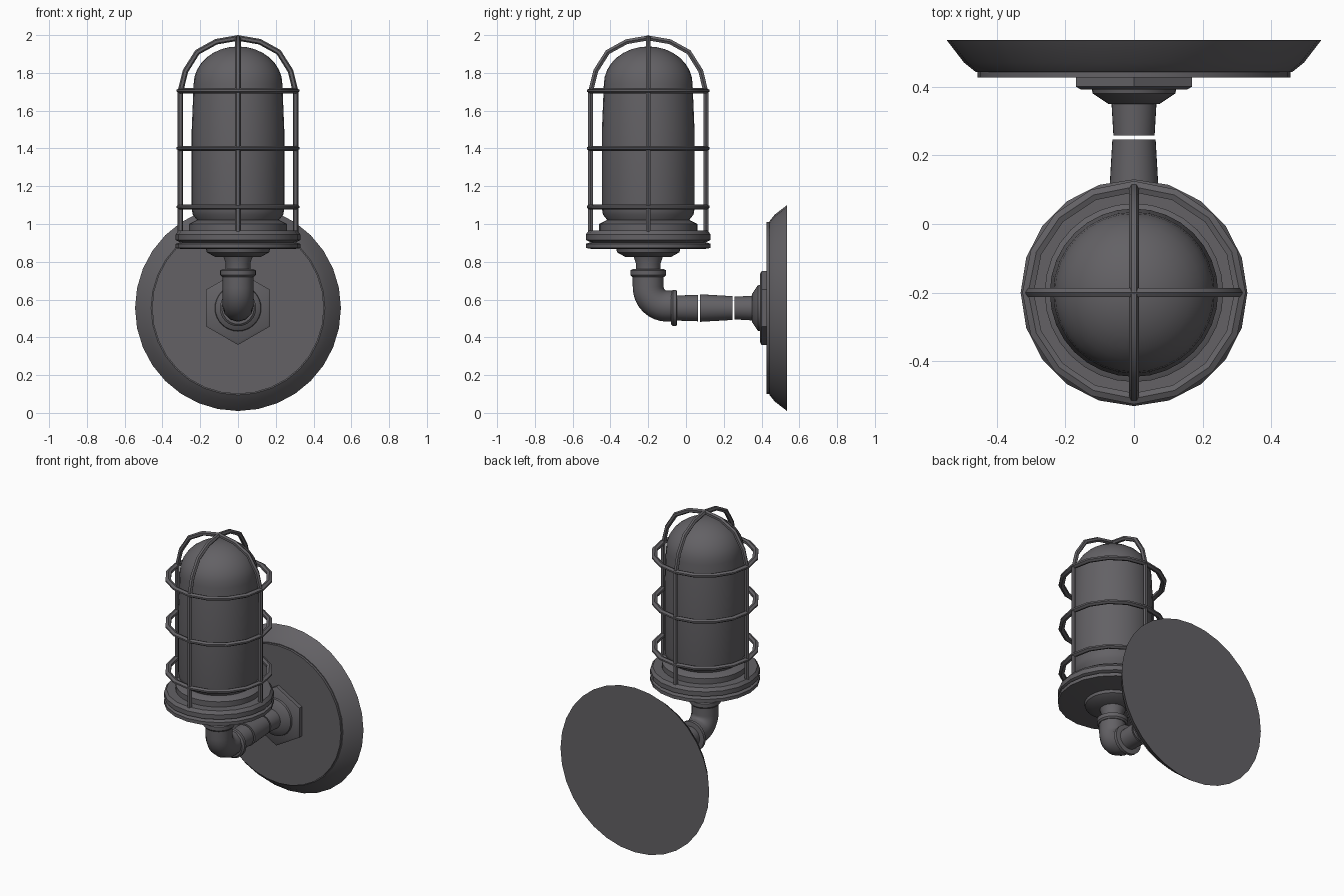
import bpy, bmesh, math
from mathutils import Matrix, Vector

cube = bpy.data.objects.get("Cube")
if cube:
    bpy.data.objects.remove(cube, do_unlink=True)

# One dark metal finish
metal = bpy.data.materials.new("dark_grey_metal")
metal.use_nodes = True
colour = (0.125, 0.12, 0.13, 1)
metal.diffuse_color = colour
metal.node_tree.nodes["Principled BSDF"].inputs["Base Color"].default_value = colour

LAMP = Vector((0, -0.2, 0))       # vertical lamp axis
PIPE_Z = 0.555                    # height of the wall pipe axis
WALL = Matrix.Translation((0, 0, PIPE_Z)) @ Matrix.Rotation(-math.pi / 2, 4, "X")
UP = Matrix.Translation(LAMP)


def finish(obj, smooth=35):
    obj.data.materials.clear()
    obj.data.materials.append(metal)
    bpy.ops.object.select_all(action="DESELECT")
    obj.select_set(True)
    bpy.context.view_layer.objects.active = obj
    if obj.type == "CURVE":
        bpy.ops.object.convert(target="MESH")
    bpy.ops.object.shade_smooth_by_angle(angle=math.radians(smooth))
    return obj


def lathe(name, profile, frame, sides=32, closed=False, turn=0):
    """Spin (radius, height) points about the local z axis of a frame."""
    bm = bmesh.new()
    verts = [bm.verts.new((r, 0, h)) for r, h in profile]
    edges = [bm.edges.new(p) for p in zip(verts, verts[1:])]
    if closed:
        edges.append(bm.edges.new((verts[-1], verts[0])))
    bmesh.ops.spin(bm, geom=verts + edges, cent=(0, 0, 0), axis=(0, 0, 1),
                   angle=math.tau, steps=sides, use_duplicate=False)
    bmesh.ops.remove_doubles(bm, verts=bm.verts[:], dist=0.0005)
    bmesh.ops.recalc_face_normals(bm, faces=bm.faces[:])
    bm.transform(frame @ Matrix.Rotation(turn, 4, "Z"))
    mesh = bpy.data.meshes.new(name)
    bm.to_mesh(mesh)
    bm.free()
    obj = bpy.data.objects.new(name, mesh)
    bpy.context.collection.objects.link(obj)
    return finish(obj)


def solid(name, profile, frame, **options):
    capped = [(0, profile[0][1])] + profile + [(0, profile[-1][1])]
    return lathe(name, capped, frame, **options)


def tube(name, points, radius, resolution=1):
    curve = bpy.data.curves.new(name, "CURVE")
    curve.dimensions = "3D"
    curve.bevel_depth = radius
    curve.bevel_resolution = resolution
    curve.use_fill_caps = True
    line = curve.splines.new("POLY")
    line.points.add(len(points) - 1)
    for target, p in zip(line.points, points):
        target.co = (*p, 1)
    obj = bpy.data.objects.new(name, curve)
    bpy.context.collection.objects.link(obj)
    return finish(obj, 50)


# Glass globe with a domed top
dome = [(0.235 * math.cos(a), 1.74 + 0.2 * math.sin(a))
        for a in [i * math.pi / 16 for i in range(9)]]
solid("globe", [(0.2, 1.0), (0.24, 1.05), (0.245, 1.08), (0.245, 1.5)] + dome, UP)

# Lamp base: seat, flanges and the tapered hub beneath
solid("globe_seat", [(0.26, 0.95), (0.26, 1.0), (0.22, 1.02)], UP)
solid("upper_flange", [(0.3, 0.9), (0.33, 0.915), (0.33, 0.945), (0.315, 0.965)], UP, sides=20)
solid("lower_flange", [(0.3, 0.868), (0.33, 0.873), (0.33, 0.895), (0.3, 0.905)], UP, sides=20)
solid("base_hub", [(0.12, 0.825), (0.165, 0.85), (0.17, 0.87)], UP)
solid("base_neck", [(0.065, 0.74), (0.065, 0.79), (0.08, 0.835)], UP)

# Cage rings
for label, z in (("lower", 1.09), ("middle", 1.4), ("upper", 1.705)):
    section = [(0.292, z - 0.008), (0.31, z - 0.014), (0.325, z - 0.004),
               (0.325, z + 0.006), (0.308, z + 0.014), (0.292, z + 0.008)]
    lathe(label + "_cage_ring", section, UP, sides=16, closed=True)

# Cage arches, running up one side and down the other
half = [(0.305, 0.92), (0.305, 1.7), (0.278, 1.81), (0.215, 1.91), (0.115, 1.965)]
arch = half + [(0, 1.985)] + [(-r, z) for r, z in reversed(half)]
tube("side_cage_arch", [LAMP + Vector((r, 0, z)) for r, z in arch], 0.015)
tube("front_cage_arch", [LAMP + Vector((0, r, z)) for r, z in arch], 0.015)

# Elbow and its collars
bend = 0.1
turn = [i * math.pi / 16 for i in range(9)]
elbow = [(0, -0.2, 0.74)] + [(0, -0.2 + bend - bend * math.cos(a), PIPE_Z + 0.01 + bend - bend * math.sin(a))
                             for a in turn] + [(0, -0.06, PIPE_Z + 0.01)]
tube("elbow", elbow, 0.082, 4)
solid("elbow_top_collar", [(0.085, 0.72), (0.094, 0.73), (0.094, 0.755), (0.08, 0.762)], UP)
solid("elbow_wall_collar", [(0.085, -0.08), (0.096, -0.07), (0.096, -0.05), (0.08, -0.047)], WALL)

# Wall pipe in three separated lengths
solid("front_pipe", [(0.066, -0.06), (0.07, 0.064)], WALL)
solid("middle_pipe", [(0.073, 0.074), (0.063, 0.246)], WALL)
solid("rear_pipe", [(0.06, 0.258), (0.066, 0.36)], WALL)

# Wall mounting: cone, hexagonal nut and dished plate
solid("pipe_cone", [(0.075, 0.35), (0.12, 0.38), (0.125, 0.4)], WALL)
solid("hex_nut", [(0.18, 0.392), (0.195, 0.4), (0.195, 0.43)], WALL, sides=6, turn=math.pi / 2)
solid("plate_step", [(0.455, 0.427), (0.455, 0.445)], WALL)
solid("wall_plate", [(0.46, 0.442), (0.495, 0.47), (0.545, 0.535)], WALL)
